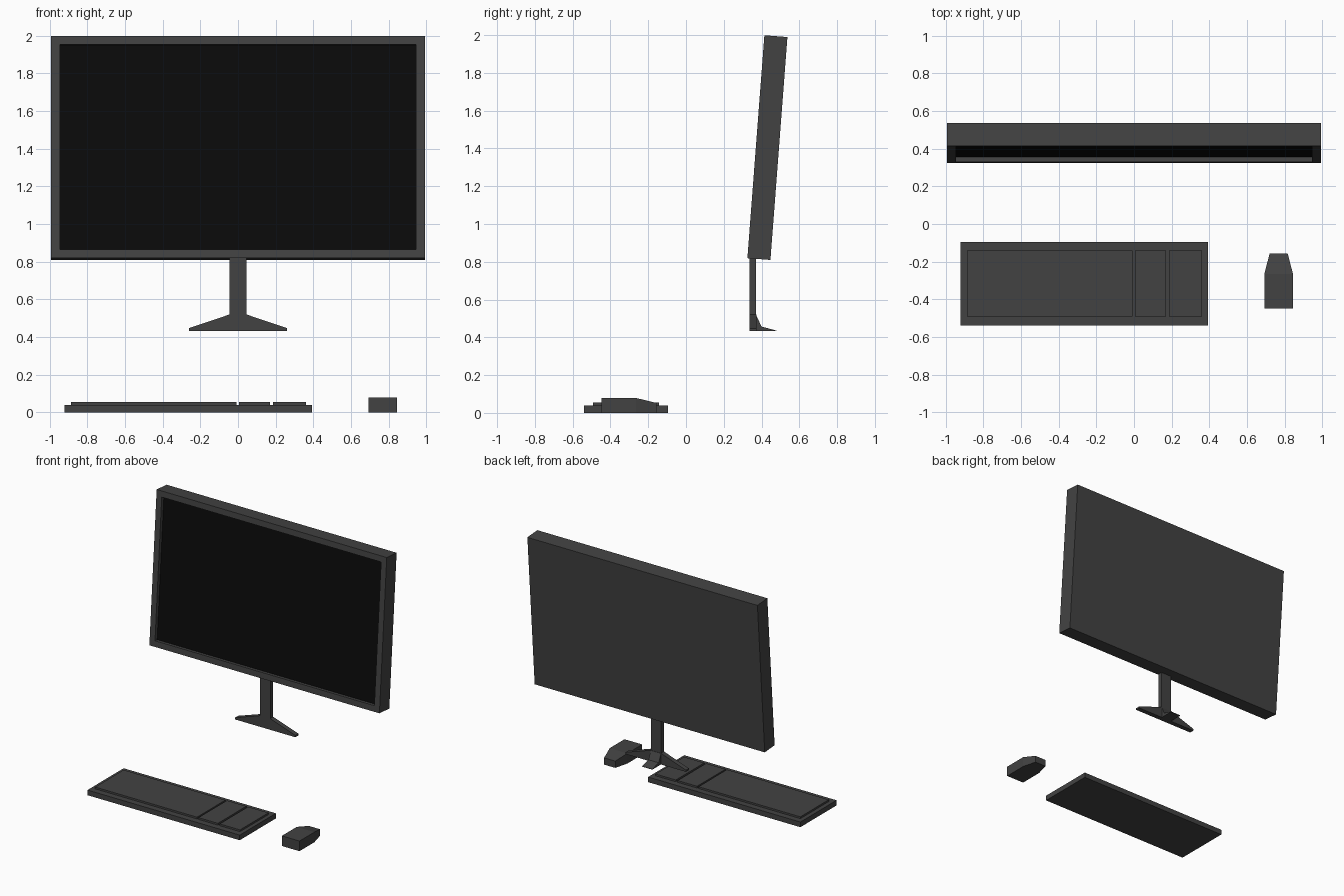
import bpy, bmesh
from mathutils import Vector

if "Cube" in bpy.data.objects:
    bpy.data.objects.remove(bpy.data.objects["Cube"])


def material(name, v):
    m = bpy.data.materials.new(name)
    m.diffuse_color = (v, v, v, 1)
    m.use_nodes = True
    m.node_tree.nodes["Principled BSDF"].inputs["Base Color"].default_value = m.diffuse_color
    return m


DARK = material("dark_plastic", 0.055)
BLACK = material("screen_black", 0.003)


def finish(name, bm, mats):
    bmesh.ops.recalc_face_normals(bm, faces=bm.faces)
    me = bpy.data.meshes.new(name)
    bm.to_mesh(me)
    bm.free()
    for m in mats:
        me.materials.append(m)
    ob = bpy.data.objects.new(name, me)
    bpy.context.collection.objects.link(ob)
    return ob


def prism(bm, profile, offset):
    """Extrude a closed 3D profile along an offset."""
    f = bm.faces.new([bm.verts.new(p) for p in profile])
    r = bmesh.ops.extrude_face_region(bm, geom=[f], use_keep_orig=True)
    vs = [v for v in r["geom"] if isinstance(v, bmesh.types.BMVert)]
    bmesh.ops.translate(bm, vec=Vector(offset), verts=vs)


def box(name, x, y, z):
    bm = bmesh.new()
    prism(bm, [(x[0], y[0], z[0]), (x[1], y[0], z[0]),
               (x[1], y[1], z[0]), (x[0], y[1], z[0])], (0, 0, z[1] - z[0]))
    return finish(name, bm, [DARK])


# Monitor: leaning slab, with the screen inset into its front face
W = 0.992
up = Vector((0, 0.09, 1.18))
back = Vector((0, 0.122, -0.0093))
origin = Vector((-W, 0.325, 0.819))
bm = bmesh.new()
prism(bm, [origin, origin + back, origin + back + up, origin + up], (2 * W, 0, 0))
bmesh.ops.recalc_face_normals(bm, faces=bm.faces)
front = min(bm.faces, key=lambda f: f.normal.y)
bmesh.ops.inset_region(bm, faces=[front], thickness=0.065)
r = bmesh.ops.extrude_face_region(bm, geom=[front])
bmesh.ops.translate(bm, vec=back.normalized() * 0.027,
                    verts=[v for v in r["geom"] if isinstance(v, bmesh.types.BMVert)])
if front.is_valid:
    bm.faces.remove(front)
for f in r["geom"]:
    if isinstance(f, bmesh.types.BMFace):
        f.material_index = 1
finish("monitor", bm, [DARK, BLACK])

# Stand: neck, side wings and rear foot
box("stand_neck", (-0.044, 0.044), (0.335, 0.37), (0.435, 0.825))
bm = bmesh.new()
wing = [(0.26, 0.433), (0.26, 0.447), (0.044, 0.52)]
outline = wing + [(-x, z) for x, z in reversed(wing)]
prism(bm, [(x, 0.335, z) for x, z in outline], (0, 0.037, 0))
finish("stand_wings", bm, [DARK])
bm = bmesh.new()
foot = [(0.35, 0.433), (0.478, 0.433), (0.478, 0.436), (0.40, 0.457), (0.37, 0.52), (0.35, 0.52)]
prism(bm, [(-0.044, y, z) for y, z in foot], (0.088, 0, 0))
finish("stand_rear_foot", bm, [DARK])

# Keyboard: tray and three raised key blocks
box("keyboard_tray", (-0.92, 0.393), (-0.54, -0.095), (0, 0.04))
for name, x in (("main", (-0.887, -0.009)), ("navigation", (0.004, 0.171)),
                ("number", (0.187, 0.362))):
    box(name + "_key_block", x, (-0.492, -0.142), (0.038, 0.054))

# Mouse: body that narrows and slopes down toward the monitor
bm = bmesh.new()
rings = []
for y, hw, h in ((-0.448, 0.076, 0.079), (-0.265, 0.076, 0.079), (-0.157, 0.048, 0.053)):
    rings.append([bm.verts.new((0.768 + sx * hw, y, z))
                  for sx, z in ((-1, 0), (1, 0), (1, h), (-1, h))])
for a, b in zip(rings, rings[1:]):
    for i in range(4):
        j = (i + 1) % 4
        bm.faces.new((a[i], a[j], b[j], b[i]))
bm.faces.new(rings[0])
bm.faces.new(rings[-1])
finish("mouse", bm, [DARK])
